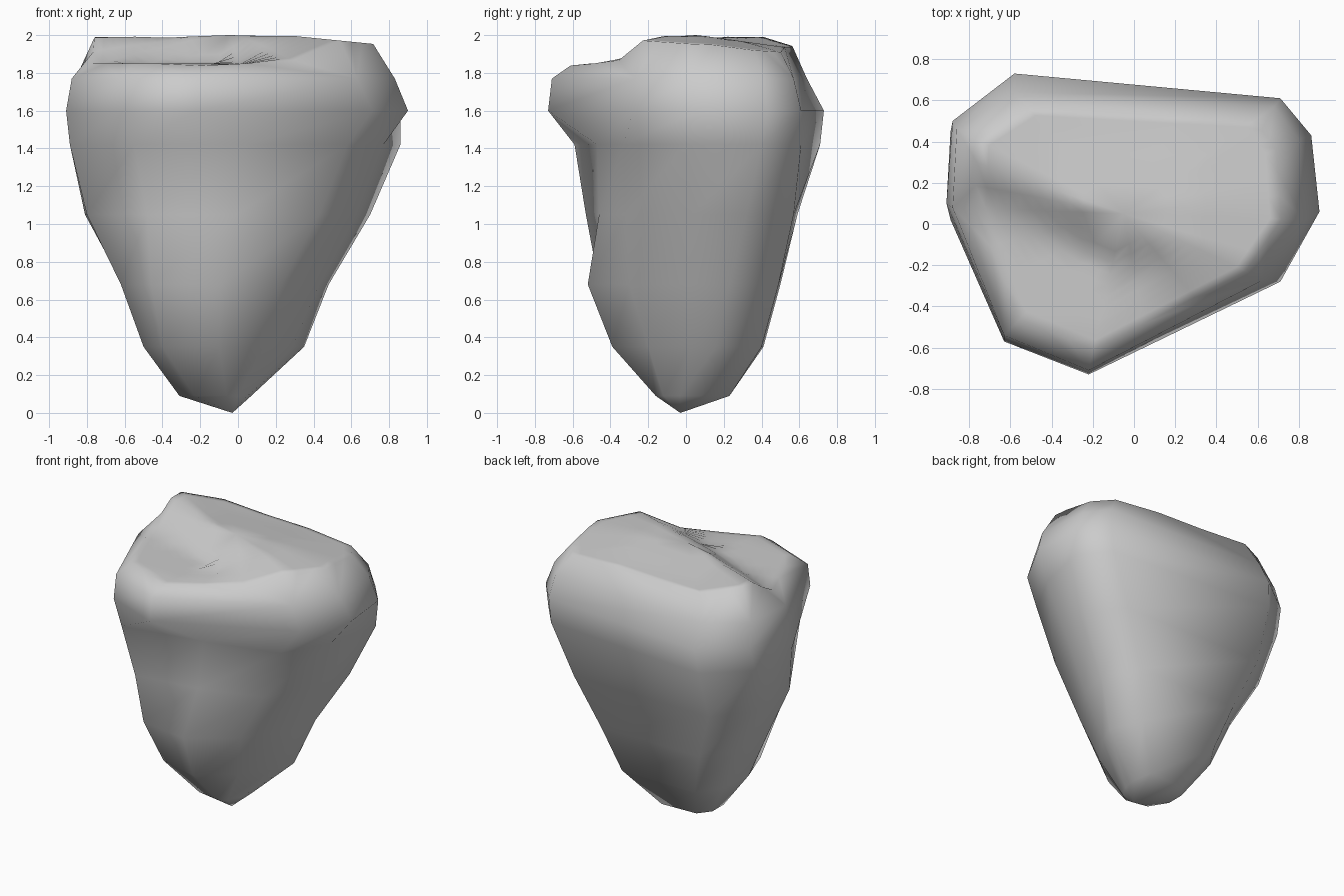
import bpy, bmesh

if "Cube" in bpy.data.objects:
    bpy.data.objects.remove(bpy.data.objects["Cube"])

# Cross-sections: height -> nine corners, counter-clockwise from the front ridge
sections = {
    0.09: [(-.06, -.16), (.00, -.12), (.05, -.03), (.07, .08), (.04, .23), (-.24, .22), (-.31, .13), (-.31, .00), (-.23, -.13)],
    0.35: [(-.10, -.39), (.14, -.20), (.29, .02), (.35, .16), (.25, .40), (-.36, .41), (-.48, .23), (-.50, -.03), (-.40, -.31)],
    0.68: [(-.09, -.52), (.23, -.30), (.43, .00), (.48, .23), (.36, .49), (-.46, .50), (-.61, .28), (-.62, -.09), (-.46, -.46)],
    1.05: [(-.01, -.46), (.43, -.32), (.63, .03), (.70, .32), (.53, .57), (-.60, .59), (-.81, .35), (-.80, -.08), (-.48, -.53)],
    1.42: [(.04, -.47), (.58, -.33), (.77, .00), (.86, .40), (.69, .61), (-.60, .71), (-.89, .45), (-.89, .02), (-.55, -.59)],
    1.60: [(-.22, -.73), (.71, -.28), (.90, .06), (.86, .43), (.71, .61), (-.58, .73), (-.88, .50), (-.91, .10), (-.63, -.57)],
    1.77: [(-.22, -.71), (.63, -.27), (.83, .02), (.80, .41), (.68, .57), (-.58, .64), (-.86, .46), (-.88, .08), (-.63, -.54)],
}


def top_height(x, y):
    # low shelf at the front stepping up to a gently sloping plateau
    step = min(max((y + 0.45 * x + 0.25) / 0.23, 0), 1)
    left_rise = 0.11 * max(0, -x - 0.4)
    shelf = 1.85 - 0.1 * max(0, -y - 0.5)
    return min(1.995, shelf + 0.145 * step + left_rise * step
               - 0.14 * max(0, y - 0.1) - 0.1 * max(0, x - 0.3))


bm = bmesh.new()
rings = [[bm.verts.new((x, y, z)) for x, y in pts] for z, pts in sections.items()]

# Crown: shrink the last section and lay it on the top surface
crown = list(sections.values())[-1]
cx, cy = -0.05, 0.05
crown_verts = set()
for s in (0.87, 0.68, 0.46, 0.24):
    ring = []
    for x, y in crown:
        px, py = cx + (x - cx) * s, cy + (y - cy) * s
        ring.append(bm.verts.new((px, py, top_height(px, py))))
    rings.append(ring)
    crown_verts.update(ring)

# Skin the sections together and close both ends
n = len(crown)
for a, b in zip(rings, rings[1:]):
    for i in range(n):
        j = (i + 1) % n
        bm.faces.new((a[i], a[j], b[j], b[i]))
for ring, tip in ((rings[0], (-.03, -.03, 0)), (rings[-1], (cx, cy, 2.0))):
    v = bm.verts.new(tip)
    for i in range(n):
        bm.faces.new((ring[i], ring[(i + 1) % n], v))

# Refine the crown so the step between shelf and plateau is crisp
edges = [e for e in bm.edges if all(v in crown_verts for v in e.verts)]
res = bmesh.ops.subdivide_edges(bm, edges=edges, cuts=2, use_grid_fill=True)
for v in res["geom_inner"]:
    if isinstance(v, bmesh.types.BMVert):
        v.co.z = top_height(v.co.x, v.co.y)
bmesh.ops.triangulate(bm, faces=[f for f in bm.faces if len(f.verts) > 4])

bmesh.ops.recalc_face_normals(bm, faces=bm.faces)
for f in bm.faces:
    f.smooth = True

mesh = bpy.data.meshes.new("rock")
bm.to_mesh(mesh)
bm.free()
rock = bpy.data.objects.new("rock", mesh)
bpy.context.collection.objects.link(rock)
